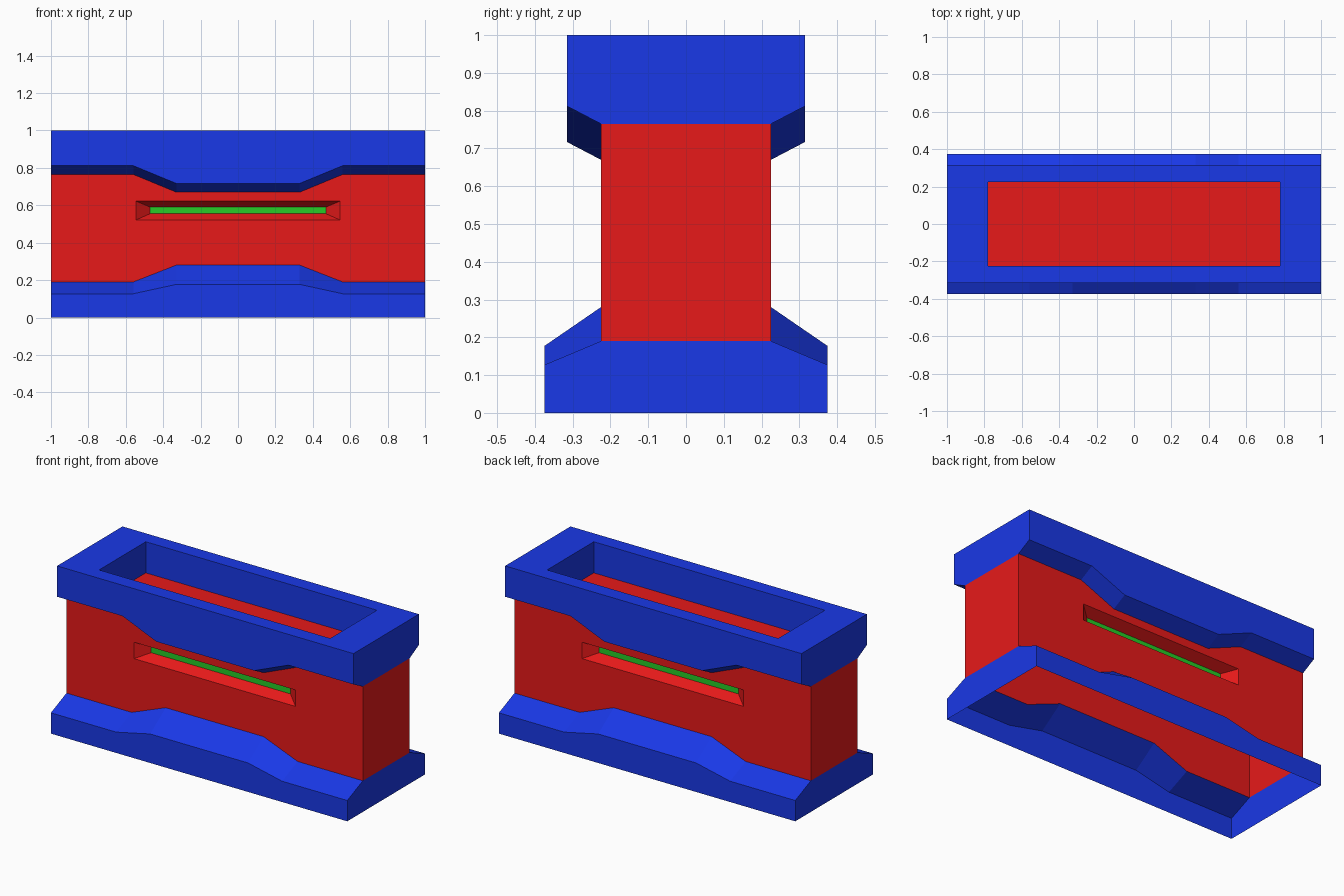
import bpy, bmesh

if "Cube" in bpy.data.objects:
    bpy.data.objects.remove(bpy.data.objects["Cube"])

XS = [-1, -0.56, -0.33, 0.33, 0.56, 1]      # lengthwise break points
W = [0, 0, 1, 1, 0, 0]                      # 0 = end height, 1 = middle height


def material(name, color):
    m = bpy.data.materials.new(name)
    m.diffuse_color = color
    m.use_nodes = True
    m.node_tree.nodes["Principled BSDF"].inputs["Base Color"].default_value = m.diffuse_color
    return m


BLUE = material("blue", (0.01, 0.04, 0.8, 1))
RED = material("red", (0.8, 0.01, 0.01, 1))
GREEN = material("green", (0.02, 0.6, 0.02, 1))


def make(name, polys, mat, recalc=True):
    """Build one object from polygons, welding shared corners."""
    bm = bmesh.new()
    for p in polys:
        bm.faces.new([bm.verts.new(c) for c in p])
    bmesh.ops.remove_doubles(bm, verts=bm.verts, dist=1e-4)
    if recalc:
        bmesh.ops.recalc_face_normals(bm, faces=bm.faces)
    me = bpy.data.meshes.new(name)
    bm.to_mesh(me)
    bm.free()
    me.materials.append(mat)
    ob = bpy.data.objects.new(name, me)
    bpy.context.collection.objects.link(ob)
    return ob


def row(y, z_end, z_mid):
    return [(x, y, z_end + (z_mid - z_end) * w) for x, w in zip(XS, W)]


def strips(section):
    """Both long sides plus end caps for a half section of (y, z_end, z_mid)."""
    polys = []
    for s in (-1, 1):
        rows = [row(s * y, a, b) for y, a, b in section]
        for r0, r1 in zip(rows, rows[1:]):
            polys += [[r0[i], r0[i + 1], r1[i + 1], r1[i]] for i in range(5)]
    for x in (-1, 1):
        polys.append([(x, -y, a) for y, a, b in section]
                     + [(x, y, a) for y, a, b in reversed(section)])
    return polys


def rect(x, y, z):
    return [(-x, -y, z), (x, -y, z), (x, y, z), (-x, y, z)]


def bridge(a, b):
    n = len(a)
    return [[a[i], a[(i + 1) % n], b[(i + 1) % n], b[i]] for i in range(n)]


# Base skirt, open underneath
make("base_skirt", strips([(0.375, 0, 0), (0.375, 0.127, 0.177), (0.225, 0.19, 0.28)]), BLUE)

# Upper rim with rectangular recess
rim = strips([(0.225, 0.765, 0.67), (0.315, 0.812, 0.717), (0.315, 1, 1)])
hole = rect(0.78, 0.225, 1)
for s in (-1, 1):
    rim.append(row(s * 0.315, 1, 1) + [(0.78, s * 0.225, 1), (-0.78, s * 0.225, 1)])
    rim.append([(s, -0.315, 1), (s, 0.315, 1), (s * 0.78, 0.225, 1), (s * 0.78, -0.225, 1)])
rim += bridge(hole, rect(0.78, 0.225, 0.81))
make("upper_rim", rim, BLUE)

# Recess floor
make("recess_floor", [rect(0.78, 0.225, 0.81)], RED, False)

# Body walls with a tapered slot on each long side
SX, S0, S1 = 0.545, 0.522, 0.622
body, strip_faces = [], []
for s in (-1, 1):
    y, yi = s * 0.225, s * 0.165
    outer = [(-SX, y, S0), (SX, y, S0), (SX, y, S1), (-SX, y, S1)]
    inner = [(-0.47, yi, 0.555), (0.47, yi, 0.555), (0.47, yi, 0.59), (-0.47, yi, 0.59)]
    right, left = (1, y, S1), (-1, y, S1)
    body.append(row(y, 0.765, 0.67) + [right, outer[2], outer[3], left])
    body.append(row(y, 0.19, 0.28) + [right, outer[2], outer[1], outer[0], outer[3], left])
    body += bridge(outer, inner)
    strip_faces.append(inner if s < 0 else inner[::-1])
for x in (-1, 1):
    body.append([(x, -0.225, z) for z in (0.19, S1, 0.765)]
                + [(x, 0.225, z) for z in (0.765, S1, 0.19)])
make("body_walls", body, RED)

# Green strips at the back of the slots
make("slot_strips", strip_faces, GREEN, False)
